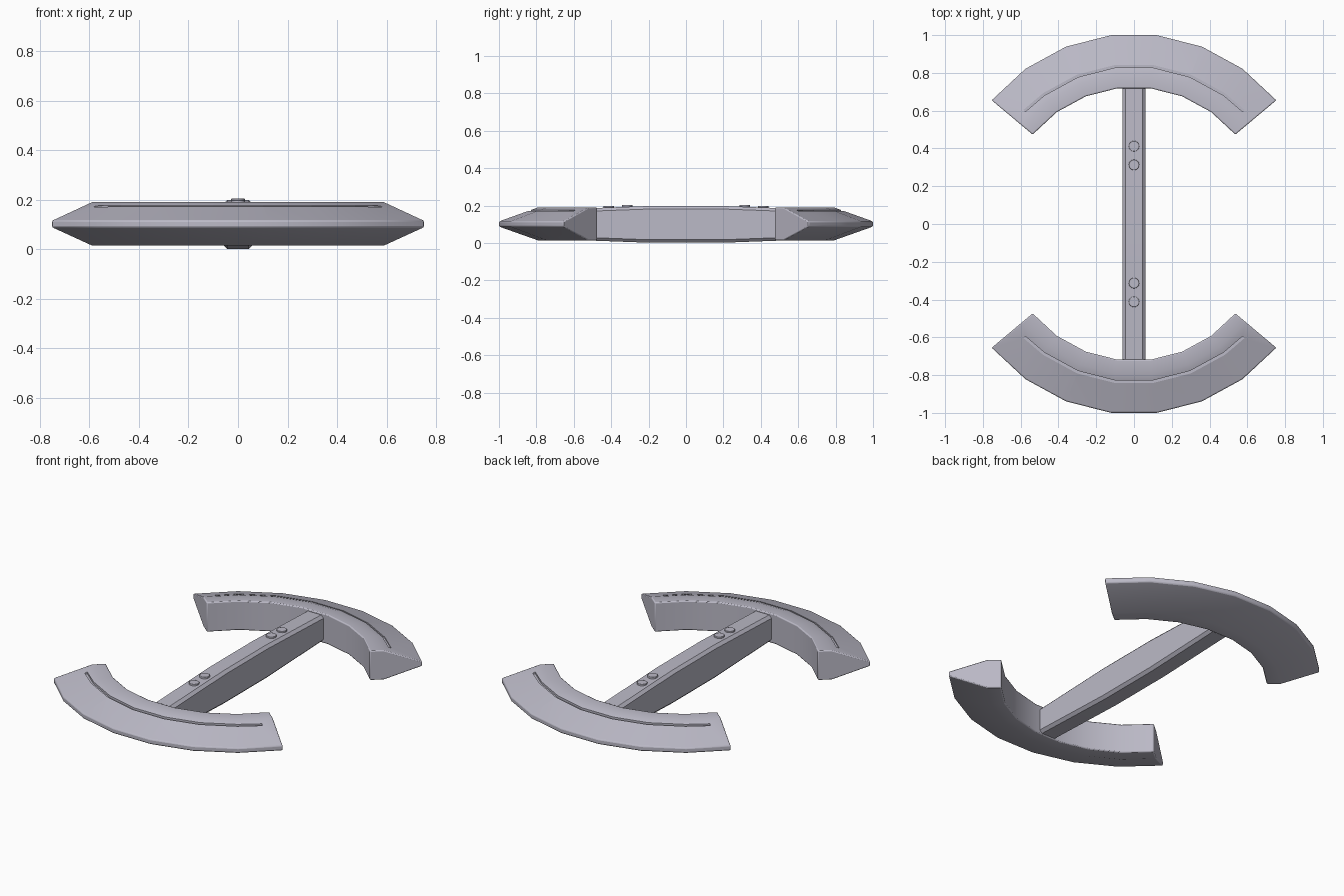
import bpy
import bmesh
from math import sin, cos, radians

cube = bpy.data.objects.get("Cube")
if cube:
    bpy.data.objects.remove(cube, do_unlink=True)

metal = bpy.data.materials.new("lavender_grey")
metal.use_nodes = True
COLOUR = (0.5, 0.49, 0.57, 1)
metal.diffuse_color = COLOUR
metal.node_tree.nodes["Principled BSDF"].inputs["Base Color"].default_value = COLOUR

CENTRE_Y = 0.024
STEP = 14.3


def loft(name, rings):
    """Skin a row of matching closed rings and cap both ends."""
    bm = bmesh.new()
    rows = [[bm.verts.new(p) for p in ring] for ring in rings]
    n = len(rows[0])
    for a, b in zip(rows, rows[1:]):
        for i in range(n):
            j = (i + 1) % n
            bm.faces.new((a[i], a[j], b[j], b[i]))
    bm.faces.new(rows[0])
    bm.faces.new(rows[-1])
    bmesh.ops.recalc_face_normals(bm, faces=bm.faces)
    mesh = bpy.data.meshes.new(name)
    bm.to_mesh(mesh)
    bm.free()
    obj = bpy.data.objects.new(name, mesh)
    bpy.context.collection.objects.link(obj)
    mesh.materials.append(metal)
    return obj


def arc_sweep(name, section, angles, side):
    """Sweep a (radius, height) section around the crescent's centre."""
    return loft(name, [[(r * sin(radians(a)), side * (CENTRE_Y + r * cos(radians(a))), z)
                        for r, z in section] for a in angles])


def smooth(obj):
    bpy.ops.object.select_all(action="DESELECT")
    obj.select_set(True)
    bpy.context.view_layer.objects.active = obj
    bpy.ops.object.shade_smooth_by_angle(angle=radians(30))


def bevel(obj, width):
    mod = obj.modifiers.new("soft_edges", "BEVEL")
    mod.width = width
    mod.segments = 2
    mod.limit_method = "ANGLE"
    mod.angle_limit = radians(30)


# Crescent blades, each with a thin groove along the top
blade = [(0.70, 0.015), (0.70, 0.19), (0.775, 0.19),
         (0.983, 0.116), (0.983, 0.088), (0.775, 0.015)]
groove = [(0.810, 0.165), (0.810, 0.21), (0.824, 0.21), (0.824, 0.165)]
stations = [STEP * (i - 3.5) for i in range(8)]
groove_stations = [-45.2] + stations[1:-1] + [45.2]

for side, label in ((-1, "front"), (1, "back")):
    crescent = arc_sweep(label + "_crescent", blade, stations, side)
    cutter = arc_sweep(label + "_groove_cutter", groove, groove_stations, side)
    cutter.hide_render = True
    cutter.hide_set(True)
    bevel(crescent, 0.006)
    cut = crescent.modifiers.new("groove", "BOOLEAN")
    cut.operation = "DIFFERENCE"
    cut.solver = "EXACT"
    cut.object = cutter
    smooth(crescent)

# Chamfered grip, slightly deeper in the middle
W, C = 0.06, 0.016


def grip_ring(y, half):
    mid = 0.1
    quarter = [(W, half - C), (W - C, half)]
    top = quarter + [(-x, z) for x, z in reversed(quarter)]
    return [(x, y, mid + z) for x, z in top] + [(-x, y, mid - z) for x, z in top]


smooth(loft("grip", [grip_ring(-0.74, 0.078), grip_ring(-0.47, 0.088),
                     grip_ring(-0.2, 0.098), grip_ring(0.2, 0.098),
                     grip_ring(0.47, 0.088), grip_ring(0.74, 0.078)]))

# Two round buttons near each end of the grip
for side, label in ((-1, "front"), (1, "back")):
    for y, top, place in ((0.313, 0.204, "inner"), (0.412, 0.199, "outer")):
        bpy.ops.mesh.primitive_cylinder_add(vertices=16, radius=0.028, depth=0.02,
                                            location=(0, side * y, top - 0.01))
        button = bpy.context.object
        button.name = label + "_" + place + "_button"
        button.data.materials.append(metal)
        bevel(button, 0.002)
        smooth(button)
